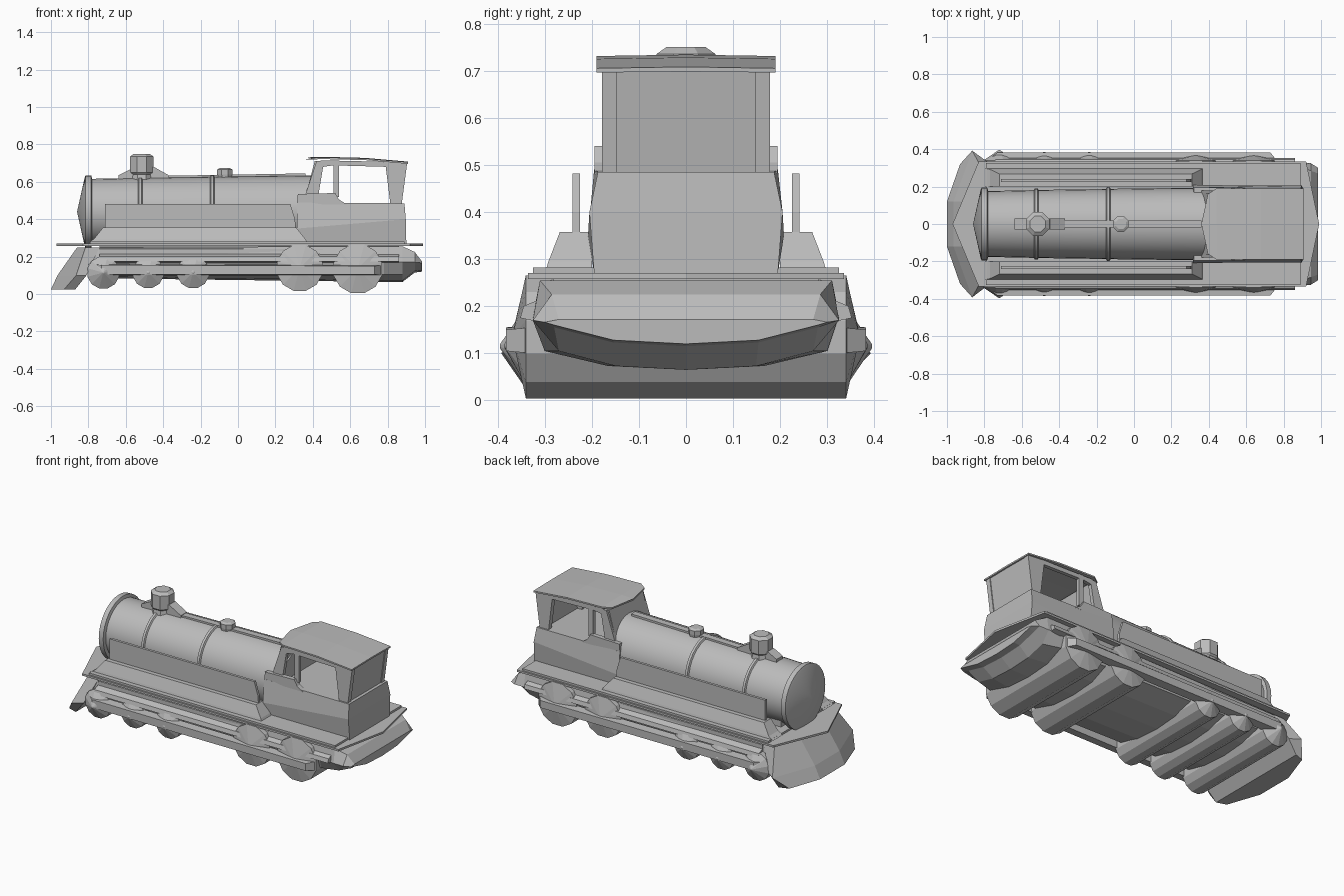
import bpy, bmesh, math
from mathutils import Vector

if "Cube" in bpy.data.objects:
    bpy.data.objects.remove(bpy.data.objects["Cube"])

grey = bpy.data.materials.new("plain grey")
grey.use_nodes = True
COLOUR = (0.5, 0.5, 0.5, 1)
grey.diffuse_color = COLOUR
grey.node_tree.nodes["Principled BSDF"].inputs["Base Color"].default_value = COLOUR


def loft(name, rings, smooth=False):
    """Skin a list of equally long rings of points and cap both ends."""
    bm = bmesh.new()
    vs = [[bm.verts.new(p) for p in r] for r in rings]
    n = len(vs[0])
    for a, b in zip(vs, vs[1:]):
        for i in range(n):
            j = (i + 1) % n
            bm.faces.new((a[i], a[j], b[j], b[i]))
    bm.faces.new(vs[0])
    bm.faces.new(vs[-1])
    bmesh.ops.recalc_face_normals(bm, faces=bm.faces)
    me = bpy.data.meshes.new(name)
    bm.to_mesh(me)
    bm.free()
    me.materials.append(grey)
    ob = bpy.data.objects.new(name, me)
    bpy.context.collection.objects.link(ob)
    if smooth:
        bpy.ops.object.select_all(action='DESELECT')
        ob.select_set(True)
        bpy.context.view_layer.objects.active = ob
        bpy.ops.object.shade_smooth_by_angle(angle=math.radians(35))
    return ob


def side_profile(name, pts, y0, y1):
    """Extrude an x-z outline across the width."""
    return loft(name, [[(x, y, z) for x, z in pts] for y in (y0, y1)])


def plan_profile(name, pts, z0, z1):
    """Extrude half an x-y outline, mirrored over y = 0, in height."""
    full = pts + [(x, -y) for x, y in reversed(pts) if y > 0]
    return loft(name, [[(x, y, z) for x, y in full] for z in (z0, z1)])


def lathe(name, prof, origin, axis, n, smooth=False, turn=0.0):
    """Revolve (distance, radius) pairs about an axis."""
    o = Vector(origin)
    d, u, w = {'X': ((1, 0, 0), (0, 1, 0), (0, 0, 1)),
               'Y': ((0, 1, 0), (1, 0, 0), (0, 0, 1)),
               'Z': ((0, 0, 1), (1, 0, 0), (0, 1, 0))}[axis]
    d, u, w = Vector(d), Vector(u), Vector(w)
    rings = []
    for t, r in prof:
        rings.append([o + d * t + r * (u * math.cos(a) + w * math.sin(a))
                      for a in (math.tau * i / n + turn for i in range(n))])
    return loft(name, rings, smooth)


# Boiler with rim, shallow cone face and raised bands
lathe("boiler", [(-0.86, 0.002), (-0.82, 0.182), (-0.815, 0.195), (-0.785, 0.195),
                 (-0.78, 0.176), (-0.535, 0.181), (-0.53, 0.19), (-0.515, 0.19), (-0.51, 0.182),
                 (-0.15, 0.187), (-0.145, 0.197), (-0.13, 0.197), (-0.125, 0.188),
                 (0.42, 0.195)], (0, 0, 0.44), 'X', 32, True)
side_profile("boiler_saddle", [(-0.74, 0.25), (0.35, 0.25), (0.35, 0.36), (-0.74, 0.36)],
             -0.13, 0.13)

# Chimney, its sloped foot, the dome and the top pipe
lathe("chimney", [(0.58, 0.068), (0.64, 0.058), (0.65, 0.068), (0.735, 0.068), (0.75, 0.045)],
      (-0.515, 0, 0), 'Z', 8, turn=math.pi / 8)
side_profile("chimney_foot", [(-0.64, 0.6), (-0.37, 0.6), (-0.37, 0.635), (-0.45, 0.68),
                              (-0.58, 0.665), (-0.64, 0.635)], -0.03, 0.03)
lathe("dome", [(0.60, 0.05), (0.625, 0.042), (0.64, 0.045), (0.665, 0.045), (0.673, 0.03)],
      (-0.07, 0, 0), 'Z', 8, turn=math.pi / 8)
side_profile("top_pipe", [(-0.4, 0.61), (0.36, 0.61), (0.36, 0.645), (-0.4, 0.632)], -0.02, 0.02)

# Deck, with pointed ends, and a raised strip along it
plan_profile("deck", [(-0.97, 0), (-0.83, 0.335), (0.92, 0.335), (0.99, 0)], 0.258, 0.270)
plan_profile("deck_step", [(-0.79, 0.325), (0.89, 0.325), (0.89, 0)], 0.268, 0.282)

for side, s in (("left", 1), ("right", -1)):
    # Running board with a chamfered outer edge
    loft(side + "_running_board",
         [[(-0.80, s * 0.2, 0.275), (-0.80, s * 0.298, 0.275),
           (0.37, s * 0.298, 0.275), (0.37, s * 0.2, 0.275)],
          [(-0.77, s * 0.2, 0.295), (-0.77, s * 0.292, 0.295),
           (0.36, s * 0.292, 0.295), (0.36, s * 0.2, 0.295)],
          [(-0.72, s * 0.2, 0.357), (-0.72, s * 0.268, 0.357),
           (0.31, s * 0.268, 0.357), (0.31, s * 0.2, 0.357)]])
    # Thin side shield
    side_profile(side + "_side_shield", [(-0.71, 0.33), (0.31, 0.33), (0.305, 0.4),
                                         (0.28, 0.482), (-0.71, 0.482)], s * 0.225, s * 0.241)
    # Coupling rod
    loft(side + "_coupling_rod",
         [[(-0.80, y, .10), (0.77, y, .10), (0.77, y, .155), (-0.80, y, .16)] if i == 0 else
          [(-0.73, y, .105), (0.73, y, .105), (0.73, y, .15), (-0.73, y, .155)]
          for i, y in enumerate((s * 0.33, s * 0.382))])
    # Frame ledge under the deck
    loft(side + "_frame_ledge",
         [[(x, s * 0.28, 0.16), (x, s * 0.352, 0.175), (x, s * 0.345, 0.20), (x, s * 0.31, 0.215),
           (x, s * 0.31, 0.24), (x, s * 0.28, 0.26)] for x in (-0.74, 0.86)])

# Underframe with tapered, pointed rear
def frame_ring(x, w_top, w_mid, w_low, top, mid, low):
    half = [(w_top, top), (w_mid, mid), (w_low, low + 0.04), (w_low * 0.55, low + 0.008), (0, low)]
    pts = half + [(-w, z) for w, z in reversed(half[:-1])]
    return [(x, w, z) for w, z in pts]

loft("underframe", [frame_ring(-0.80, 0.30, 0.31, 0.29, 0.25, 0.18, 0.085),
                    frame_ring(0.78, 0.31, 0.325, 0.30, 0.255, 0.18, 0.065),
                    frame_ring(0.88, 0.31, 0.325, 0.27, 0.255, 0.17, 0.065),
                    frame_ring(0.945, 0.285, 0.325, 0.28, 0.225, 0.17, 0.115),
                    frame_ring(0.985, 0.27, 0.30, 0.28, 0.172, 0.166, 0.12)])

# Full-width wheel rollers with conical ends
for i, (x, z, r, tip) in enumerate([(-0.72, 0.115, 0.088, 0.395), (-0.48, 0.115, 0.085, 0.385),
                                    (-0.24, 0.117, 0.088, 0.385), (0.33, 0.14, 0.127, 0.368),
                                    (0.64, 0.135, 0.135, 0.368)]):
    lathe("wheel_pair_%d" % (i + 1), [(-tip, 0.004), (-0.34, r), (0.34, r), (tip, 0.004)],
          (x, 0, z), 'Y', 12, turn=math.pi / 12)

# Track-clearing plough at the front
def plough_ring(z, pts):
    return [(x, y, z + dz) for x, y, dz in pts] + [(x, -y, z + dz) for x, y, dz in reversed(pts)]

loft("front_plough", [
    plough_ring(0.025, [(-1.0, 0.12, 0), (-0.93, 0.32, 0), (-0.87, 0.34, 0)]),
    plough_ring(0.10, [(-0.965, 0.12, 0), (-0.865, 0.392, 0), (-0.81, 0.35, 0)]),
    plough_ring(0.25, [(-0.86, 0.12, 0), (-0.815, 0.30, 0), (-0.74, 0.30, 0)])])

# Cab lower body with bulged sides and raised front shoulders
loft("cab_body", [
    [(0.36, -0.195, 0.27), (0.90, -0.195, 0.27), (0.90, 0.195, 0.27), (0.36, 0.195, 0.27)],
    [(0.315, -0.208, 0.35), (0.897, -0.205, 0.40), (0.897, 0.205, 0.40), (0.315, 0.208, 0.35)],
    [(0.315, -0.195, 0.49), (0.89, -0.187, 0.485), (0.89, 0.187, 0.485), (0.315, 0.195, 0.49)]])

for side, s in (("left", 1), ("right", -1)):
    # Sill, shoulder and window posts of each cab side
    side_profile(side + "_cab_shoulder", [(0.315, 0.48), (0.58, 0.48), (0.54, 0.505),
                                          (0.52, 0.54), (0.32, 0.535)], s * 0.165, s * 0.194)
    side_profile(side + "_front_post", [(0.36, 0.53), (0.43, 0.53), (0.455, 0.68),
                                        (0.52, 0.69), (0.52, 0.71), (0.42, 0.71)],
                 s * 0.155, s * 0.178)
    side_profile(side + "_middle_post", [(0.51, 0.52), (0.54, 0.52), (0.54, 0.715),
                                         (0.51, 0.715)], s * 0.155, s * 0.178)
    side_profile(side + "_rear_post", [(0.815, 0.48), (0.875, 0.48), (0.905, 0.705),
                                       (0.78, 0.71), (0.79, 0.68)], s * 0.148, s * 0.178)
    side_profile(side + "_window_header", [(0.44, 0.69), (0.80, 0.68), (0.88, 0.705),
                                           (0.44, 0.715)], s * 0.155, s * 0.178)

# Cab end walls
side_profile("cab_front_wall", [(0.35, 0.48), (0.38, 0.48), (0.435, 0.71), (0.41, 0.71)],
             -0.165, 0.165)
side_profile("cab_rear_wall", [(0.845, 0.48), (0.87, 0.48), (0.90, 0.703), (0.875, 0.703)],
             -0.155, 0.155)

# Roof, gently bent and narrowed at the front
def roof_ring(x, w, z, dx=0.0):
    return [(x + dx, -w, z - 0.012), (x, 0, z - 0.01), (x + dx, w, z - 0.012),
            (x + dx, w, z - 0.003), (x, 0, z), (x + dx, -w, z - 0.003)]

loft("cab_roof", [roof_ring(0.36, 0.16, 0.73, 0.035), roof_ring(0.44, 0.19, 0.734),
                  roof_ring(0.68, 0.19, 0.728), roof_ring(0.91, 0.19, 0.708)])
